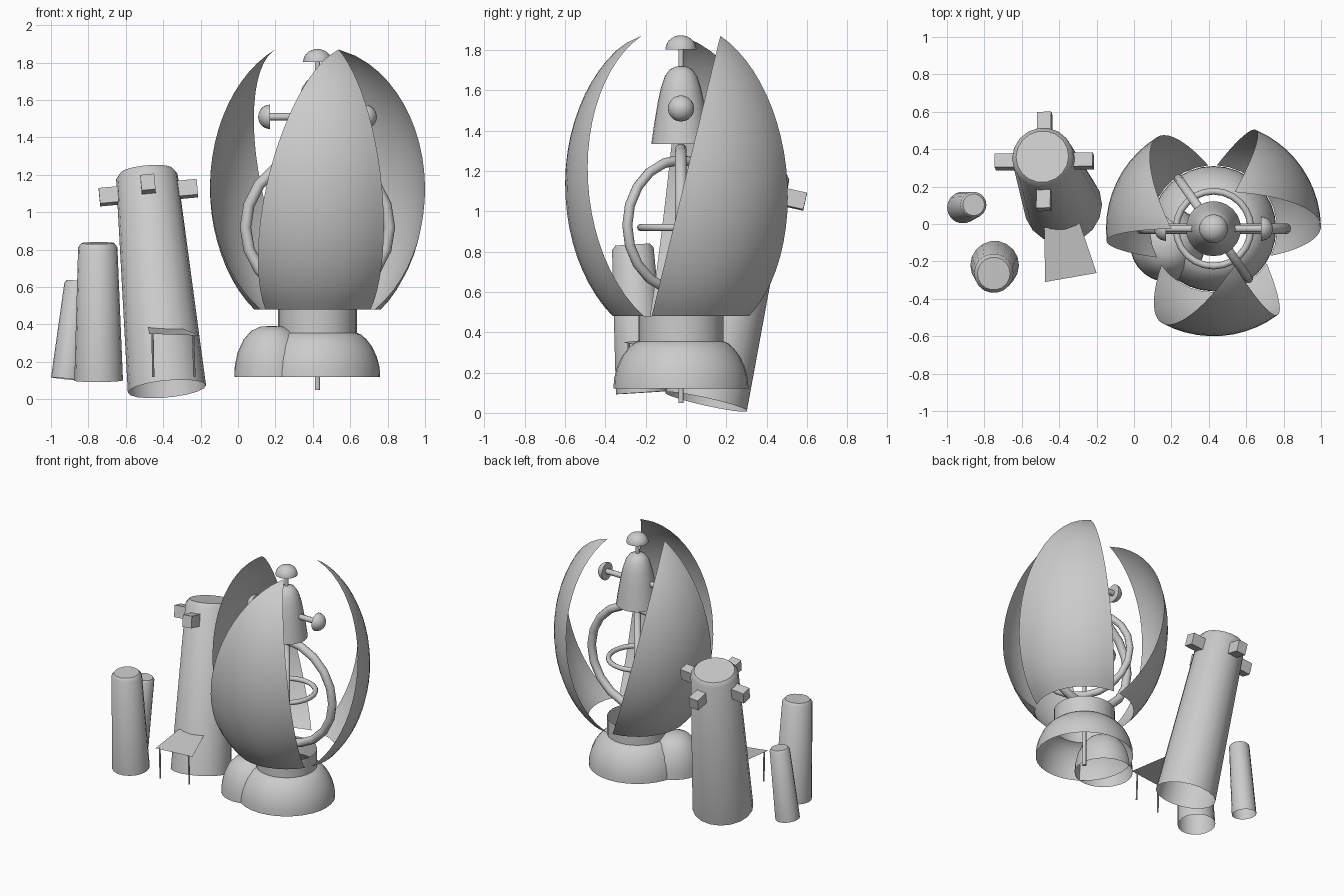
import bpy, bmesh
from math import sin, cos, asin, radians, sqrt, pi
from mathutils import Vector, Matrix

if "Cube" in bpy.data.objects:
    bpy.data.objects.remove(bpy.data.objects["Cube"])

CX, CY = 0.425, -0.025          # axis of the main machine


def finish(name, bm, matrix=None, angle=40):
    if matrix:
        bm.transform(matrix)
    mesh = bpy.data.meshes.new(name)
    bm.to_mesh(mesh)
    bm.free()
    ob = bpy.data.objects.new(name, mesh)
    bpy.context.collection.objects.link(ob)
    bpy.ops.object.select_all(action='DESELECT')
    ob.select_set(True)
    bpy.context.view_layer.objects.active = ob
    bpy.ops.object.shade_smooth_by_angle(angle=radians(angle))
    return ob


def lathe(name, profile, matrix, seg=24, cap_start=False, cap_end=False):
    """Revolve (radius, height) pairs around local z."""
    bm = bmesh.new()
    rings = [[bm.verts.new((r * cos(2 * pi * i / seg), r * sin(2 * pi * i / seg), z))
              for i in range(seg)] for r, z in profile]
    for a, b in zip(rings, rings[1:]):
        for i in range(seg):
            j = (i + 1) % seg
            bm.faces.new((a[i], a[j], b[j], b[i]))
    if cap_start:
        bm.faces.new(rings[0][::-1])
    if cap_end:
        bm.faces.new(rings[-1])
    return finish(name, bm, matrix)


def at(x, y, z):
    return Matrix.Translation((x, y, z))


def along(p, q):
    """Frame at p whose z axis points to q, and the length."""
    p, q = Vector(p), Vector(q)
    d = q - p
    rot = Vector((0, 0, 1)).rotation_difference(d).to_matrix().to_4x4()
    return Matrix.Translation(p) @ rot, d.length


def rod(name, p, q, r, seg=10):
    m, length = along(p, q)
    return lathe(name, [(r, 0), (r, length)], m, seg, True, True)


def hoop(name, major, minor, z, rot, seg):
    bpy.ops.mesh.primitive_torus_add(major_radius=major, minor_radius=minor,
                                     major_segments=seg, minor_segments=10,
                                     location=(CX, CY, z), rotation=rot)
    ob = bpy.context.object
    ob.name = name
    bpy.ops.object.shade_smooth()


def dome(r, h, steps=7, end=0.0):
    """Quarter-ellipse profile from rim to near the crown."""
    return [(max(r * cos(t), end), h * sin(t))
            for t in (pi / 2 * k / steps for k in range(steps + 1))]


# Base domes, collar and central spindle
lathe("base_dome", [(.335, .12), (.332, .17), (.318, .225), (.293, .28),
                    (.262, .32), (.235, .345), (.21, .355)], at(CX, CY, 0), 32)
lathe("side_dome", [(.2, .12), (.197, .18), (.182, .25), (.15, .32),
                    (.11, .365), (.06, .388), (.004, .392)], at(.18, -.11, 0), 28, cap_end=True)
lathe("collar", [(.21, .35), (.21, .48)], at(CX, CY, 0), 28)
rod("spindle", (CX, CY, .05), (CX, CY, 1.82), .014)

# Gimbal hoops
hoop("outer_hoop", .385, .03, .92, (pi / 2, 0, 0), 20)
hoop("middle_hoop", .325, .025, .93, (pi / 2, 0, radians(-55)), 20)
hoop("inner_hoop", .2, .018, .92, (0, 0, 0), 24)

# Bell with three knobs
lathe("bell", [(.147, 1.335), (.132, 1.44), (.115, 1.54), (.1, 1.61), (.08, 1.67),
               (.055, 1.705), (.025, 1.718), (.004, 1.72)], at(CX, CY, 0), 24, cap_end=True)
lathe("top_knob", dome(.077, .07, end=.003), at(CX, CY, 1.803), 20, True, True)
for side, s in (("left", -1), ("right", 1)):
    rod(side + "_knob_stem", (CX + s * .09, CY, 1.51), (CX + s * .26, CY, 1.51), .02)
    m, _ = along((CX + s * .255, CY, 1.51), (CX + s * .32, CY, 1.51))
    lathe(side + "_knob", dome(.065, .062, end=.003), m, 20, True, True)

# Three petals: slanted slices of one tall ellipsoid shell
def petal(name, turn):
    bm = bmesh.new()
    rows, cols = 22, 10
    lo, hi = asin(-.65 / .805), asin(.74 / .805)
    grid = []
    for i in range(rows + 1):
        lat = lo + (hi - lo) * i / rows
        z, r = 1.13 + .805 * sin(lat), .575 * cos(lat)
        t = (z - .48) / 1.39
        a0 = asin((-.145 + .34 * t) / r)
        a1 = radians(57.5) + asin((.167 - .157 * t) / r)
        if i == rows:
            a0 = a1 = radians(60)
        grid.append([bm.verts.new((CX + r * cos(a), CY + r * sin(a), z))
                     for a in (turn + a0 + (a1 - a0) * j / cols for j in range(cols + 1))])
    for a, b in zip(grid, grid[1:]):
        for j in range(cols):
            bm.faces.new((a[j], a[j + 1], b[j + 1], b[j]))
    bmesh.ops.remove_doubles(bm, verts=bm.verts, dist=1e-4)
    finish(name, bm)


for name, deg in (("right_petal", 0), ("left_petal", 120), ("front_petal", 240)):
    petal(name, radians(deg))

# Leaning towers, open underneath with a chamfered top
def tower(name, base, top, r0, r1, chamfer, seg=18):
    m, length = along(base, top)
    lathe(name, [(r0, 0), (r1, length - chamfer), (r1 - chamfer * .8, length)],
          m, seg, cap_end=True)
    return m


big = tower("big_tower", (-.38, .1, .055), (-.49, .36, 1.22), .21, .165, .03)
tower("middle_tower", (-.745, -.22, .1), (-.75, -.265, .835), .13, .105, .022)
tower("small_tower", (-.915, .088, .108), (-.857, .103, .632), .085, .07, .015)

# Four blocks around the top of the big tower
for k, side in enumerate(("right", "back", "left", "front")):
    bm = bmesh.new()
    bmesh.ops.create_cube(bm, size=1, matrix=Matrix.Rotation(k * pi / 2, 4, 'Z')
                          @ at(.208, 0, 1.08) @ Matrix.Diagonal((.11, .075, .085, 1)))
    finish(side + "_tower_block", bm, big)

# Awning on two thin posts
bm = bmesh.new()
bm.faces.new([bm.verts.new(p) for p in ((-.48, -.02, .383), (-.475, -.31, .35),
                                        (-.2, -.262, .34), (-.29, .005, .375))])
finish("awning", bm)
rod("left_post", (-.453, -.285, .12), (-.457, -.285, .352), .006, 8)
rod("right_post", (-.233, -.25, .12), (-.24, -.25, .342), .006, 8)
